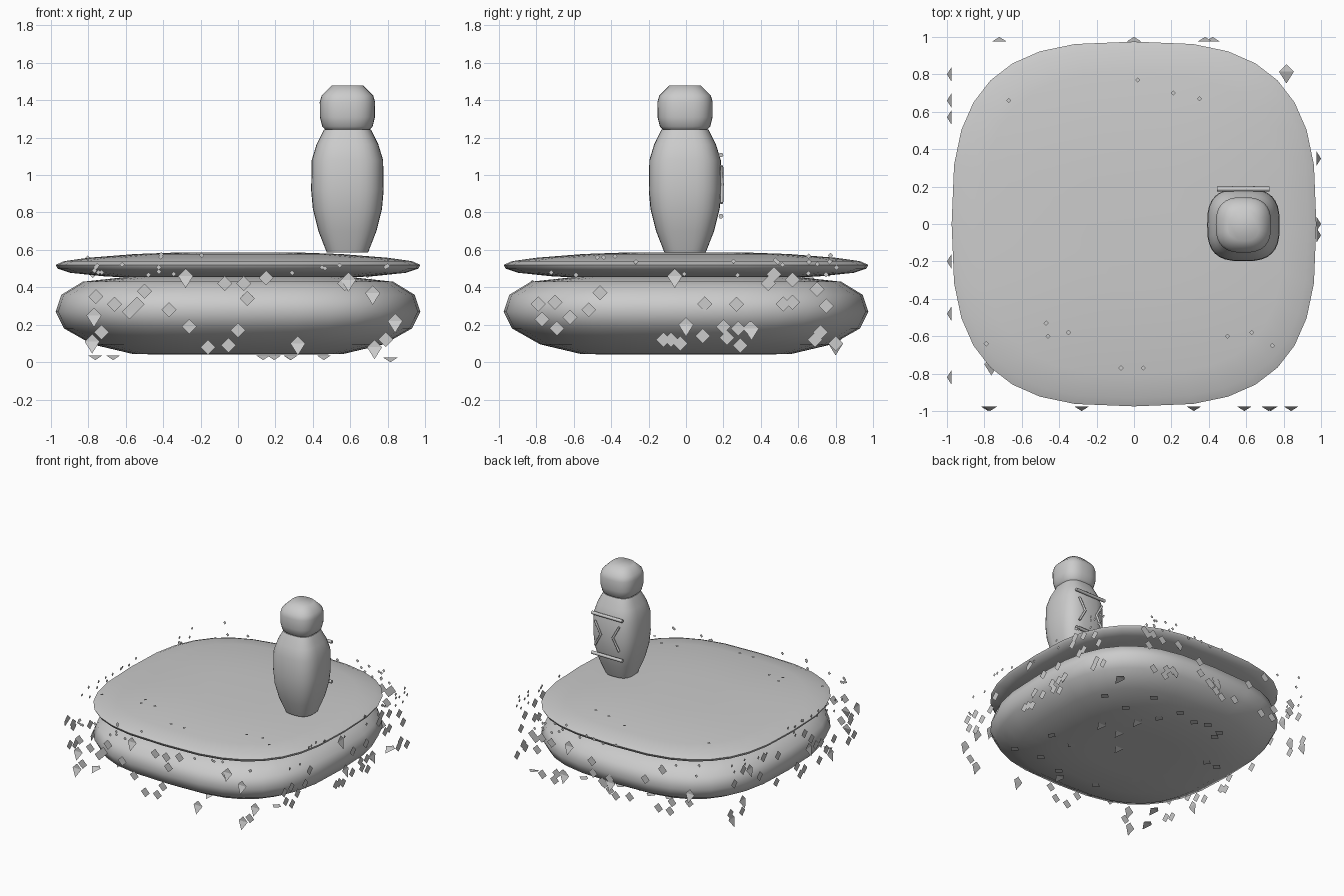
import bpy, bmesh, math, random
from mathutils import Vector

if "Cube" in bpy.data.objects:
    bpy.data.objects.remove(bpy.data.objects["Cube"])

random.seed(4)


def finish(name, bm, smooth=True):
    mesh = bpy.data.meshes.new(name)
    bm.to_mesh(mesh)
    bm.free()
    ob = bpy.data.objects.new(name, mesh)
    bpy.context.collection.objects.link(ob)
    if smooth:
        bpy.ops.object.select_all(action='DESELECT')
        bpy.context.view_layer.objects.active = ob
        ob.select_set(True)
        bpy.ops.object.shade_smooth_by_angle(angle=math.radians(50))
    return ob


def rounded_block(name, cx, cy, profile, power=2.9, segs=32):
    """Stack of squarish rings; profile is (half width, height)."""
    bm = bmesh.new()
    rings = []
    for r, z in profile:
        ring = []
        for i in range(segs):
            a = math.tau * i / segs
            c, s = math.cos(a), math.sin(a)
            x = math.copysign(abs(c) ** (2 / power), c)
            y = math.copysign(abs(s) ** (2 / power), s)
            ring.append(bm.verts.new((cx + r * x, cy + r * y, z)))
        rings.append(ring)
    for lo, hi in zip(rings, rings[1:]):
        for i in range(segs):
            j = (i + 1) % segs
            bm.faces.new((lo[i], lo[j], hi[j], hi[i]))
    bm.faces.new(rings[0][::-1])
    bm.faces.new(rings[-1])
    return finish(name, bm)


# Cushion-like plinth and lid
rounded_block("lower_slab", 0, 0, [
    (.30, .04), (.56, .043), (.78, .095), (.93, .18), (.975, .27),
    (.945, .36), (.83, .43), (.60, .455), (.3, .46)])
rounded_block("upper_slab", 0, 0, [
    (.30, .45), (.70, .457), (.90, .478), (.965, .50), (.975, .52),
    (.93, .54), (.80, .558), (.55, .578), (.30, .587)])

# Standing figure
CX, CY = .585, -.005
rounded_block("body", CX, CY, [
    (.11, .585), (.155, .70), (.185, .82), (.194, .92), (.191, 1.08),
    (.165, 1.165), (.125, 1.245)])
rounded_block("head", CX, CY, [
    (.11, 1.235), (.135, 1.26), (.147, 1.31), (.148, 1.39), (.138, 1.425),
    (.085, 1.478)], 2.7)


# Laces on the back of the body
def rod(name, pts, radius):
    cu = bpy.data.curves.new(name, 'CURVE')
    cu.dimensions = '3D'
    cu.bevel_depth = radius
    cu.bevel_resolution = 1
    cu.use_fill_caps = True
    sp = cu.splines.new('POLY')
    sp.points.add(len(pts) - 1)
    for p, co in zip(sp.points, pts):
        p.co = (*co, 1)
    ob = bpy.data.objects.new(name, cu)
    bpy.context.collection.objects.link(ob)


for name, z in (("upper_bar", 1.107), ("lower_bar", .78)):
    rod(name, [(.445, .187, z), (.725, .187, z)], .013)
for name, s in (("left_chevron", -1), ("right_chevron", 1)):
    rod(name, [(CX + s * .11, .19, 1.05), (CX + s * .055, .193, .95),
               (CX + s * .11, .19, .85)], .009)


# Loose diamond chips lying on the outer planes
def chip(bm, p, right, up, normal, size, bent=False):
    p, right, up, normal = map(Vector, (p, right, up, normal))
    drop, out = (size * 1.6, .025) if bent else (size, 0)
    co = [p + up * size, p - right * size,
          p - up * drop + normal * out, p + right * size]
    t, l, b, r = [bm.verts.new(c) for c in co]
    bm.faces.new((t, l, r))
    bm.faces.new((l, b, r))


def scatter(n, zlo, zhi):
    return [(random.uniform(-.82, .82), random.uniform(zlo, zhi)) for _ in range(n)]


front = [(-.76, .35), (-.66, .31), (-.58, .27), (-.5, .38), (-.54, .31), (-.37, .28),
         (-.26, .19), (-.73, .16), (-.16, .08), (-.05, .09), (0, .17), (-.07, .42),
         (.03, .42), (.05, .34), (.15, .45), (.57, .42), (.79, .12)]
front_bent = [(-.28, .46), (-.78, .11), (-.77, .25), (.32, .1), (.59, .44),
              (.72, .37), (.84, .22), (.73, .08)]
side = [(-.79, .31), (-.77, .23), (-.69, .18), (-.7, .32), (-.62, .24), (-.52, .28),
        (-.46, .37), (-.12, .12), (-.08, .12), (-.03, .1), (.09, .14), (.1, .31),
        (.2, .19), (.22, .13), (.27, .31), (.28, .18), (.34, .18), (.29, .09),
        (.44, .42), (.47, .47), (.52, .31), (.57, .32), (.57, .44), (.7, .39),
        (.75, .3), (.72, .16), (.69, .12), (.8, .1)]
side_bent = [(-.06, .46), (0, .2), (.35, .18)]
back_bent = [(-.72, .3), (0, .2), (.38, .4), (.42, .15)]
left_bent = [(.8, .1), (.66, .2), (.57, .42), (-.2, .3), (-.48, .15), (-.82, .4)]

R = .975
planes = {
    "front": ((1, 0, 0), (0, -1, 0), front, front_bent),
    "right": ((0, 1, 0), (1, 0, 0), side, side_bent),
    "back": ((1, 0, 0), (0, 1, 0), scatter(24, .07, .46), back_bent),
    "left": ((0, 1, 0), (-1, 0, 0), scatter(22, .07, .46), left_bent),
}
UP = Vector((0, 0, 1))
for name, (right, normal, flat, bent) in planes.items():
    big, small = bmesh.new(), bmesh.new()
    base = Vector(normal) * R
    for pts, is_bent in ((flat, False), (bent, True)):
        for u, z in pts:
            chip(big, base + Vector(right) * u + UP * z, right, UP, normal, .04, is_bent)
    for u, z in scatter(20, .46, .575):
        chip(small, base + Vector(right) * u + UP * z, right, UP, normal, .014)
    finish(name + "_chips", big, False)
    finish(name + "_small_chips", small, False)

# Chips under the plinth and on the lid
bm = bmesh.new()
for i in range(26):
    p = (random.uniform(-.8, .8), random.uniform(-.78, .78), .036)
    chip(bm, p, (1, 0, 0), (0, 1, 0), (0, 0, -1), .038, i % 4 == 0)
chip(bm, (.815, .815, .025), (1, 0, 0), (0, 1, 0), (0, 0, -1), .04, True)
finish("underside_chips", bm, False)

bm = bmesh.new()
for x, y in [(-.67, .66), (.02, .77), (.21, .7), (.35, .67), (-.47, -.53), (-.46, -.6),
             (-.35, -.58), (.5, -.6), (.63, -.58), (.74, -.65), (-.07, -.77),
             (.05, -.77), (-.79, -.64)]:
    chip(bm, (x, y, .588), (1, 0, 0), (0, 1, 0), (0, 0, 1), .014)
finish("lid_chips", bm, False)
